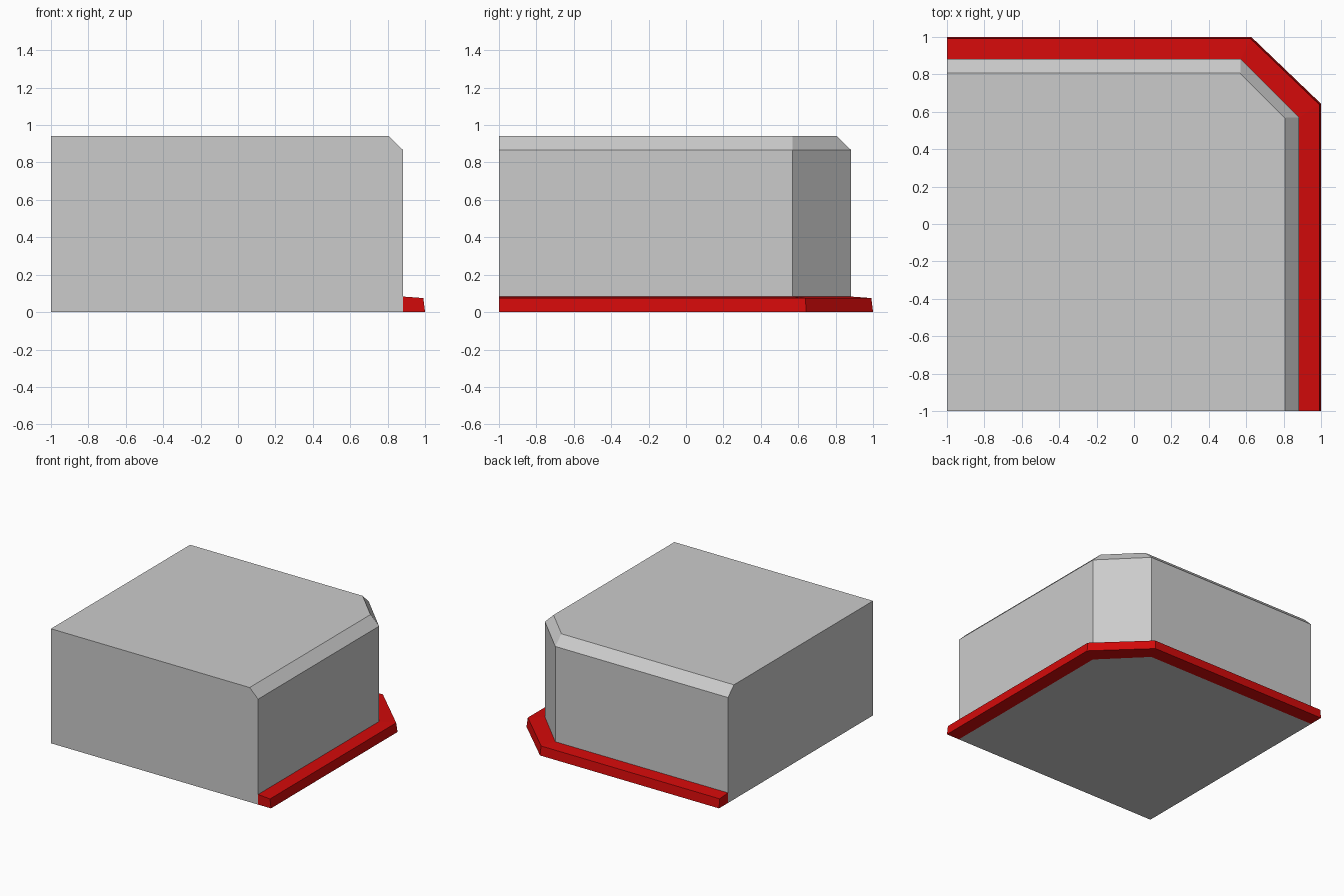
import bpy, bmesh

if "Cube" in bpy.data.objects:
    bpy.data.objects.remove(bpy.data.objects["Cube"])


def loft(name, rings):
    """Skin matching closed rings of points and cap both ends."""
    bm = bmesh.new()
    loops = [[bm.verts.new(p) for p in ring] for ring in rings]
    n = len(loops[0])
    for a, b in zip(loops, loops[1:]):
        for i in range(n):
            j = (i + 1) % n
            bm.faces.new((a[i], a[j], b[j], b[i]))
    bm.faces.new(loops[0])
    bm.faces.new(loops[-1])
    bmesh.ops.recalc_face_normals(bm, faces=bm.faces)
    mesh = bpy.data.meshes.new(name)
    bm.to_mesh(mesh)
    bm.free()
    obj = bpy.data.objects.new(name, mesh)
    bpy.context.collection.objects.link(obj)
    return obj


def outline(edge, cut):
    """Two outer walls joined by a cut corner, open at the back-left side."""
    return [(-1, edge), (cut, edge), (edge, cut), (edge, -1)]


# Main block: straight walls, bevelled along the outer top edges
wall = outline(0.883, 0.57)
top = outline(0.806, 0.568)
levels = [(wall, 0), (wall, 0.866), (top, 0.941)]
loft("corner_block", [[(x, y, z) for x, y in pts + [(-1, -1)]]
                      for pts, z in levels])

# Red base trim: sloped cross-section following the outer walls
foot = [(-1, 1), (0.627, 1), (1, 0.643), (1, -1)]
lip = [(-1, 0.991), (0.623, 0.991), (0.991, 0.638), (0.991, -1)]
sections = [[(*i, 0), (*f, 0), (*l, 0.075), (*i, 0.083)]
            for i, f, l in zip(wall, foot, lip)]
trim = loft("base_trim", sections)

red = bpy.data.materials.new("red_trim")
red.diffuse_color = (0.65, 0.003, 0.003, 1)
red.use_nodes = True
red.node_tree.nodes["Principled BSDF"].inputs["Base Color"].default_value = red.diffuse_color
trim.data.materials.append(red)
